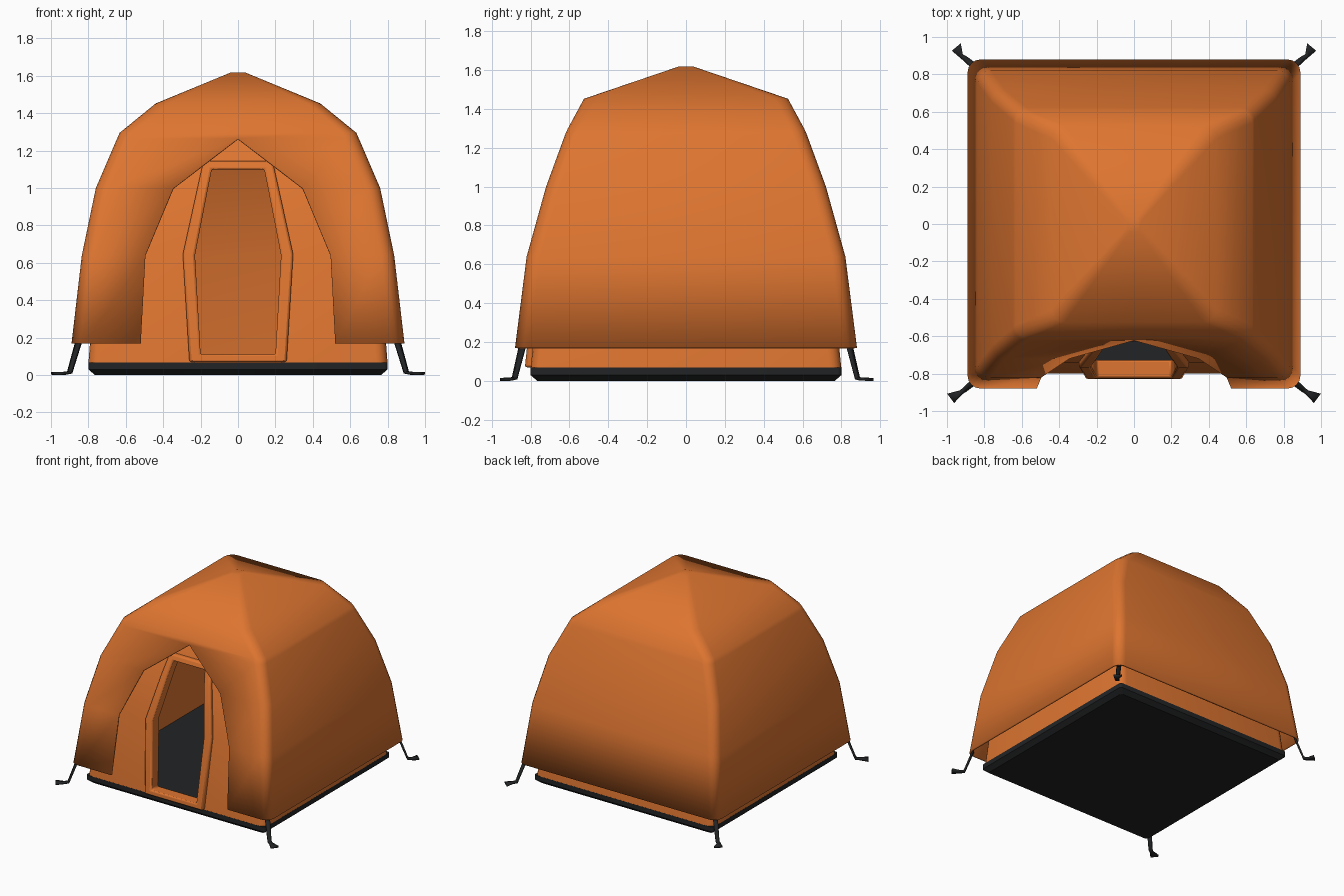
import bpy, bmesh, math
from mathutils import Vector

if "Cube" in bpy.data.objects:
    bpy.data.objects.remove(bpy.data.objects["Cube"])


def material(name, rgb):
    m = bpy.data.materials.new(name)
    m.diffuse_color = (*rgb, 1)
    m.use_nodes = True
    m.node_tree.nodes["Principled BSDF"].inputs["Base Color"].default_value = m.diffuse_color
    return m


ORANGE = material("orange fabric", (0.73, 0.178, 0.03))
BLACK = material("black rubber", (0.016, 0.017, 0.018))


def finish(bm, name, mat, angle=60):
    bmesh.ops.remove_doubles(bm, verts=bm.verts, dist=0.0005)
    me = bpy.data.meshes.new(name)
    bm.to_mesh(me)
    bm.free()
    ob = bpy.data.objects.new(name, me)
    bpy.context.collection.objects.link(ob)
    me.materials.append(mat)
    bpy.ops.object.select_all(action='DESELECT')
    ob.select_set(True)
    bpy.context.view_layer.objects.active = ob
    bpy.ops.object.shade_smooth_by_angle(angle=math.radians(angle))
    return ob


def ring(z, hx, hy, gap, radius):
    """Rounded rectangle, starting and ending at the gap in the front side."""
    r = min(radius, hx * 0.5, hy * 0.5)
    pts = [(gap, -hy, z)]
    for k, (sx, sy) in enumerate([(1, -1), (1, 1), (-1, 1), (-1, -1)]):
        for i in range(5):
            a = math.radians(-90 + 90 * k + 22.5 * i)
            pts.append((sx * (hx - r) + r * math.cos(a),
                        sy * (hy - r) + r * math.sin(a), z))
    return pts + [(-gap, -hy, z)]


def loft(name, levels, radius, mat, bottom=False, angle=60):
    bm = bmesh.new()
    rows = [[bm.verts.new(p) for p in ring(*lv, radius)] for lv in levels]
    for a, b in zip(rows, rows[1:]):
        for i in range(len(a) - 1):
            bm.faces.new((a[i], a[i + 1], b[i + 1], b[i]))
    bm.faces.new(rows[-1])
    if bottom:
        bm.faces.new(rows[0][::-1])
    return finish(bm, name, mat, angle)


def solidify(ob, thickness, offset):
    m = ob.modifiers.new("thickness", 'SOLIDIFY')
    m.thickness = thickness
    m.offset = offset


# Outer fly sheet: (height, half width, half depth, half front opening)
fly = loft("outer_fly", [
    (0.17, 0.89, 0.88, 0.52), (0.64, 0.835, 0.82, 0.495),
    (1.0, 0.76, 0.72, 0.345), (1.265, 0.646, 0.623, 0),
    (1.295, 0.633, 0.61, 0), (1.452, 0.44, 0.525, 0),
    (1.617, 0.04, 0.04, 0)], 0.07, ORANGE)
solidify(fly, 0.015, -1)

# Inner tent with the door hole
inner_levels = [
    (0.06, 0.80, 0.80, 0.23), (0.64, 0.755, 0.74, 0.26),
    (1.0, 0.68, 0.64, 0.19), (1.12, 0.63, 0.595, 0.16),
    (1.14, 0.622, 0.587, 0), (1.28, 0.56, 0.535, 0),
    (1.41, 0.38, 0.45, 0), (1.55, 0.03, 0.03, 0)]
loft("inner_tent", inner_levels, 0.06, ORANGE)

# Floor tray with a chamfered lower rim
loft("floor_tray", [(0, 0.765, 0.765, 0), (0.03, 0.80, 0.80, 0),
                    (0.068, 0.80, 0.80, 0)], 0.02, BLACK, True, 30)


# Door frame following the slope of the inner wall
def wall(z):
    for a, b in zip(inner_levels, inner_levels[1:]):
        if z <= b[0]:
            return a[2] + (b[2] - a[2]) * (z - a[0]) / (b[0] - a[0])


def outline(half):
    return half + [(-x, z) for x, z in reversed(half)]


outer = outline([(0.26, 0.07), (0.295, 0.645), (0.217, 1.0), (0.185, 1.145)])
inner = outline([(0.20, 0.11), (0.23, 0.64), (0.16, 1.0), (0.14, 1.10)])
bm = bmesh.new()
loops = [[bm.verts.new((x, -wall(z) - off, z)) for x, z in pts]
         for pts, off in ((outer, -0.06), (outer, 0.03), (inner, 0.03), (inner, -0.07))]
for k in range(4):
    a, b = loops[k], loops[(k + 1) % 4]
    for i in range(8):
        j = (i + 1) % 8
        bm.faces.new((a[i], a[j], b[j], b[i]))
bmesh.ops.recalc_face_normals(bm, faces=bm.faces)
frame = finish(bm, "door_frame", ORANGE, 40)
bev = frame.modifiers.new("soft edge", 'BEVEL')
bev.width = 0.012
bev.segments = 2
bev.limit_method = 'ANGLE'
bev.angle_limit = math.radians(50)

# Corner straps with flared ground pegs
for sy, end, label in ((-1, (0.98, 0.932), "front"), (1, (0.95, 0.946), "back")):
    for sx, side in ((-1, "left"), (1, "right")):
        path = [(0.85, 0.84, 0.185, 0.018), (0.90, 0.882, 0.014, 0.014),
                (0.925, 0.90, 0.01, 0.012), (*end, 0.008, 0.031)]
        d = Vector((end[0] - 0.87, end[1] - 0.85, 0)).normalized()
        bm = bmesh.new()
        pairs = []
        for x, y, z, w in path:
            pairs.append([bm.verts.new((sx * (x - s * w * d.y), sy * (y + s * w * d.x), z))
                          for s in (-1, 1)])
        for a, b in zip(pairs, pairs[1:]):
            bm.faces.new((a[0], a[1], b[1], b[0]))
        bmesh.ops.recalc_face_normals(bm, faces=bm.faces)
        solidify(finish(bm, f"strap_{label}_{side}", BLACK, 30), 0.015, 0)
